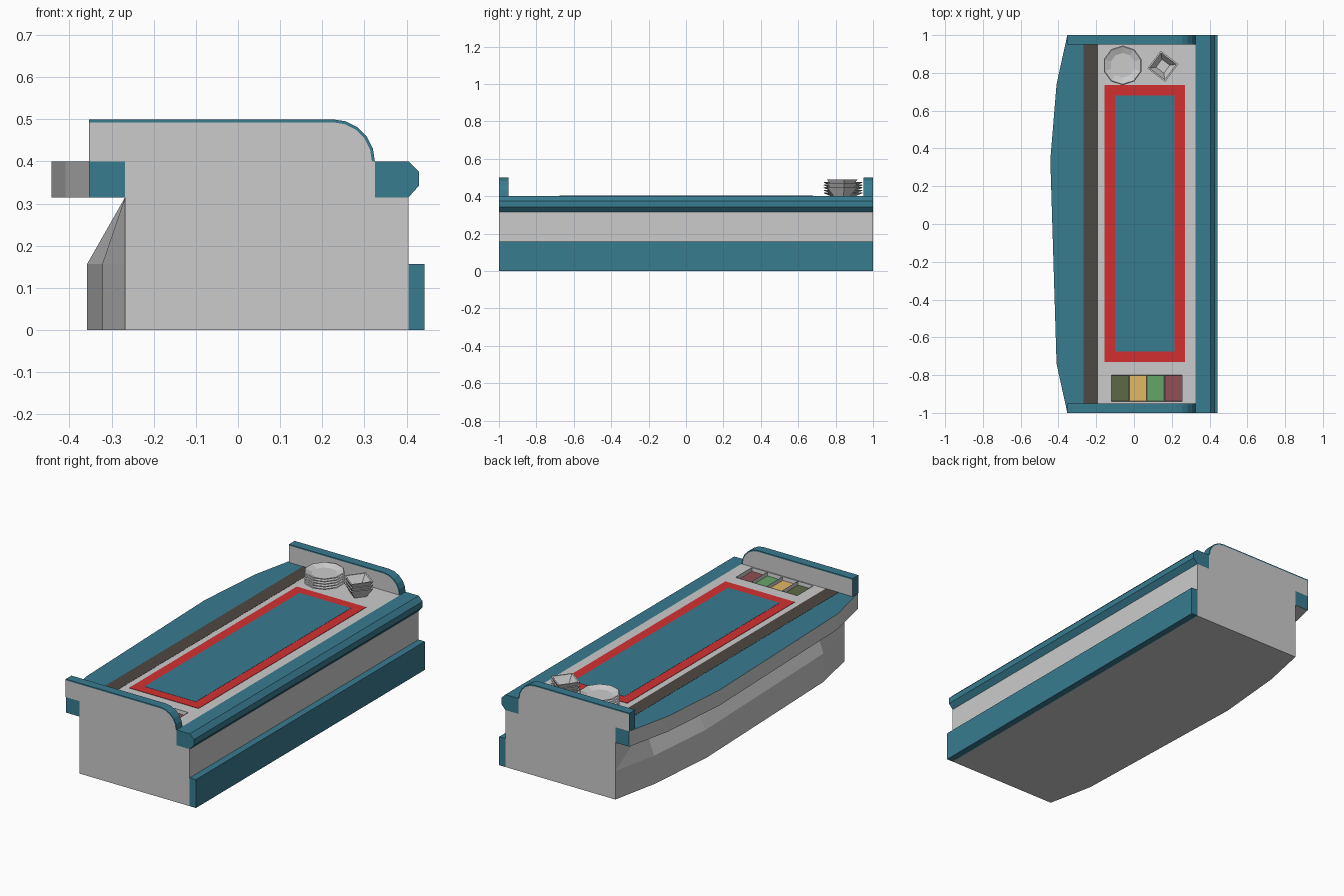
import bpy, bmesh, math
from mathutils import Vector

if "Cube" in bpy.data.objects:
    bpy.data.objects.remove(bpy.data.objects["Cube"])


def material(name, r, g, b):
    m = bpy.data.materials.new(name)
    m.diffuse_color = (r, g, b, 1)
    m.use_nodes = True
    m.node_tree.nodes["Principled BSDF"].inputs["Base Color"].default_value = m.diffuse_color
    return m


TEAL = material("teal", 0.04, 0.2, 0.28)
RED = material("red", 0.65, 0.03, 0.03)
BROWN = material("brown", 0.076, 0.065, 0.054)
GREY = material("grey", 0.8, 0.8, 0.8)


def finish(name, bm, *mats):
    bmesh.ops.recalc_face_normals(bm, faces=bm.faces)
    me = bpy.data.meshes.new(name)
    bm.to_mesh(me)
    bm.free()
    for m in mats:
        me.materials.append(m)
    ob = bpy.data.objects.new(name, me)
    bpy.context.collection.objects.link(ob)
    return ob


def prism_bm(pts, lo, hi, axis):
    """Extrude a 2D outline along y (outline in xz) or z (outline in xy)."""
    bm = bmesh.new()
    at = (lambda p, d: (p[0], d, p[1])) if axis == "y" else (lambda p, d: (p[0], p[1], d))
    face = bm.faces.new([bm.verts.new(at(p, lo)) for p in pts])
    ext = bmesh.ops.extrude_face_region(bm, geom=[face])
    move = (0, hi - lo, 0) if axis == "y" else (0, 0, hi - lo)
    bmesh.ops.translate(bm, vec=move, verts=[v for v in ext["geom"] if isinstance(v, bmesh.types.BMVert)])
    bmesh.ops.recalc_face_normals(bm, faces=bm.faces)
    return bm


def prism(name, pts, lo, hi, axis, *mats):
    return finish(name, prism_bm(pts, lo, hi, axis), *mats)


def box(name, x0, x1, y0, y1, z0, z1, *mats):
    return prism(name, [(x0, y0), (x1, y0), (x1, y1), (x0, y1)], z0, z1, "z", *mats)


# Main body with a pocket for the tray unit
body = prism("body", [(-.268, 0), (.405, 0), (.405, .315), (.325, .315), (.325, .4), (-.268, .4)],
             -1, 1, "y")
TX0, TX1, TY0, TY1 = -.12, .255, -.94, -.80
cutter = box("tray_cutter", TX0, TX1, TY0, TY1, .36, .45)
cutter.hide_render = True
cutter.hide_viewport = True
cut = body.modifiers.new("pocket", "BOOLEAN")
cut.operation, cut.object, cut.solver = "DIFFERENCE", cutter, "EXACT"

# Bowed customer side: lower apron, tapering up to the straight body
BOW_Y = [1, .74, .34, -.74, -1]
low_x = [-.268, -.322, -.358, -.322, -.268]
bm = bmesh.new()
rows = [[bm.verts.new((x, y, z)) for x, y in zip(xs, BOW_Y)]
        for xs, z in ((low_x, 0), (low_x, .157), ([-.268] * 5, .315))]
for a, b in zip(rows, rows[1:]):
    for i in range(4):
        bm.faces.new((a[i], a[i + 1], b[i + 1], b[i]))
bm.faces.new(rows[0])
bm.faces.new([rows[0][0], rows[1][0]] + rows[2] + [rows[1][4], rows[0][4]])
finish("bowed_apron", bm)

# Bowed counter ledge: coloured top and ends, grey edge
edge_x = [-.353, -.41, -.443, -.41, -.353]
bm = prism_bm(list(zip(edge_x, BOW_Y)) + [(-.268, -1), (-.268, 1)], .315, .4, "z")
for f in bm.faces:
    if f.normal.x < -.5 or f.normal.z < -.5:
        f.material_index = 1
finish("counter_ledge", bm, TEAL, GREY)

# Staff side: bevelled rail and kick board
prism("bevelled_rail", [(.325, .315), (.405, .315), (.43, .343), (.43, .375), (.405, .4), (.325, .4)],
      -1, 1, "y", TEAL)
box("kick_board", .405, .443, -1, 1, 0, .157, TEAL)

# Deck inlays
box("brown_strip", -.268, -.19, -.95, .95, .39, .401, BROWN)
box("red_border", -.155, .27, -.73, .735, .39, .402, RED)
box("centre_panel", -.1, .215, -.675, .68, .39, .403, TEAL)


# Rounded end boards with a thin coloured rim
def board_outline(r, top):
    return [(.225 + r * math.sin(a), top - r + r * math.cos(a))
            for a in (math.radians(18 * i) for i in range(6))]


outer, inner = board_outline(.1, .5), board_outline(.093, .493)
for side, y0 in (("front", -1), ("back", .95)):
    prism(side + "_end_board", [(-.353, .493)] + inner + [(-.353, .4)], y0, y0 + .05, "y")
    rim = [(-.353, .5)] + outer + inner[::-1] + [(-.353, .493)]
    prism(side + "_end_board_rim", rim, y0, y0 + .05, "y", TEAL)
    box(side + "_end_board_cap", -.354, -.353, y0, y0 + .05, .4, .5, TEAL)

# Tray unit: four recessed coloured wells in one frame
wells = [material("olive_filling", .11, .14, .06), material("yellow_filling", .75, .48, .13),
         material("green_filling", .13, .38, .14), material("dark_red_filling", .28, .08, .09)]
bm = bmesh.new()
xs = [TX0 + (TX1 - TX0) * i / 4 for i in range(5)]
lo = [bm.verts.new((x, TY0, .402)) for x in xs]
hi = [bm.verts.new((x, TY1, .402)) for x in xs]
cells = [bm.faces.new((lo[i], lo[i + 1], hi[i + 1], hi[i])) for i in range(4)]
bmesh.ops.inset_individual(bm, faces=cells, thickness=.013)
bmesh.ops.inset_individual(bm, faces=cells, thickness=.003, depth=-.02)
for i, f in enumerate(cells):
    f.material_index = i + 1
me = bpy.data.meshes.new("tray_unit")
bm.to_mesh(me)
bm.free()
for m in [GREY] + wells:
    me.materials.append(m)
bpy.context.collection.objects.link(bpy.data.objects.new("tray_unit", me))


def dish(name, loc, sides, turn, rings):
    """Hollow dish lofted through (radius, height) rings, closed at both ends."""
    bm = bmesh.new()
    loops = [[bm.verts.new(Vector(loc) + Vector((r * math.cos(a), r * math.sin(a), z)))
              for a in (turn + 2 * math.pi * i / sides for i in range(sides))] for r, z in rings]
    for a, b in zip(loops, loops[1:]):
        for i in range(sides):
            j = (i + 1) % sides
            bm.faces.new((a[i], a[j], b[j], b[i]))
    bm.faces.new(loops[0][::-1])
    bm.faces.new(loops[-1])
    finish(name, bm)


# Stacked plates and square bowls
for i in range(5):
    dish(f"plate_{i + 1}", (-.06, .84, .4 + .014 * i), 10, math.radians(18),
         [(.065, 0), (.105, .017), (.1, .02), (.065, .006)])
for i in range(3):
    dish(f"square_bowl_{i + 1}", (.153, .835, .4 + .02 * i), 4, math.radians(8),
         [(.045, 0), (.083, .05), (.072, .05), (.037, .008)])
